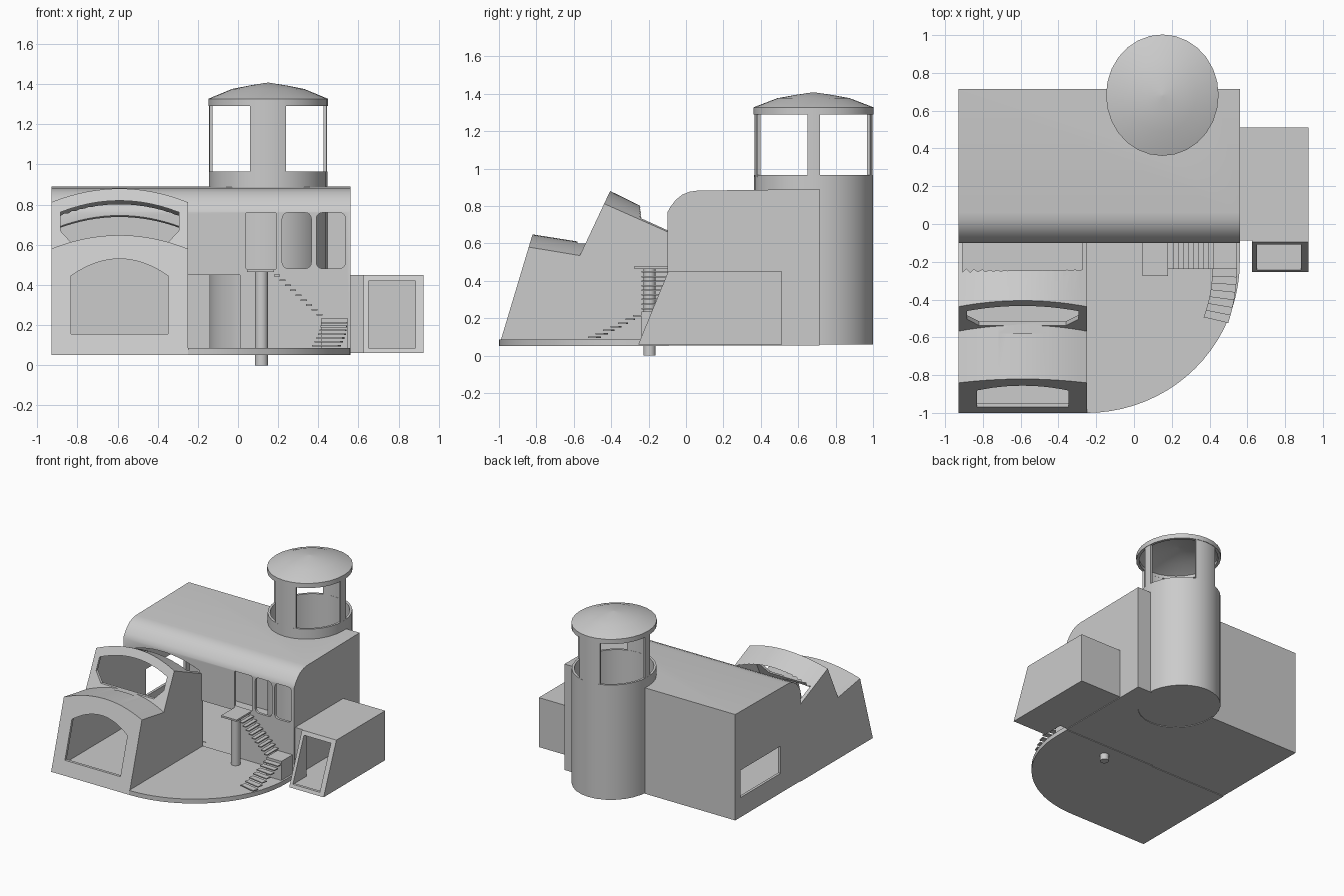
import bpy, bmesh
from math import sin, cos, pi, asin, sqrt

if "Cube" in bpy.data.objects:
    bpy.data.objects.remove(bpy.data.objects["Cube"])


def loft(name, rings):
    """Solid through a list of equal-length point rings, capped at both ends."""
    bm = bmesh.new()
    vs = [[bm.verts.new(p) for p in r] for r in rings]
    n = len(rings[0])
    for a, b in zip(vs, vs[1:]):
        for i in range(n):
            j = (i + 1) % n
            bm.faces.new((a[i], a[j], b[j], b[i]))
    bm.faces.new(vs[0])
    bm.faces.new(vs[-1])
    bmesh.ops.recalc_face_normals(bm, faces=bm.faces)
    me = bpy.data.meshes.new(name)
    bm.to_mesh(me)
    bm.free()
    ob = bpy.data.objects.new(name, me)
    bpy.context.collection.objects.link(ob)
    return ob


def prism_x(name, pts, a, b):
    return loft(name, [[(x, y, z) for y, z in pts] for x in (a, b)])


def prism_y(name, pts, a, b):
    return loft(name, [[(x, y, z) for x, z in pts] for y in (a, b)])


def prism_z(name, pts, a, b):
    return loft(name, [[(x, y, z) for x, y in pts] for z in (a, b)])


def box(name, x0, x1, y0, y1, z0, z1):
    return prism_z(name, [(x0, y0), (x1, y0), (x1, y1), (x0, y1)], z0, z1)


def cut(ob, *cutters):
    for c in cutters:
        c.hide_render = True
        m = ob.modifiers.new("cut", 'BOOLEAN')
        m.operation, m.solver, m.object = 'DIFFERENCE', 'EXACT', c
    dg = bpy.context.evaluated_depsgraph_get()
    me = bpy.data.meshes.new_from_object(ob.evaluated_get(dg))
    ob.modifiers.clear()
    ob.data = me


def rrect(x0, x1, z0, z1, r):
    pts = []
    for k, (cx, cz) in enumerate([(x1 - r, z1 - r), (x0 + r, z1 - r), (x0 + r, z0 + r), (x1 - r, z0 + r)]):
        pts += [(cx + r * cos((k + i / 4) * pi / 2), cz + r * sin((k + i / 4) * pi / 2)) for i in range(5)]
    return pts


helpers = []


def helper(ob):
    helpers.append(ob)
    return ob


# Front wing: two stepped vaults with sloping facades
XC = -0.59


def vault(name, d, yb):
    rings = []
    for i in range(17):
        x = (0.34 - d) * (i / 8 - 1)
        h = 0.068 * (1 - (x / 0.34) ** 2) - d
        low = lambda z: -1 + 0.3 * (z - 0.05) + d
        mid = lambda z: -0.57 + 0.47 * (z - 0.53) + d
        z0, z1, z2, z3, z4 = 0.05 + d, 0.58 + h, 0.535 + h, 0.812 + h, 0.662 + h
        p = [(low(z0), z0), (low(z1), z1), (mid(z2), z2), (mid(z3), z3), (yb, z4), (yb, z0)]
        rings.append([(XC + x, y, z) for y, z in p])
    return loft(name, rings)


def arch(w, z_side, rise):
    return [(XC + w * (1 - i / 6), z_side + rise * (1 - (1 - i / 6) ** 2)) for i in range(13)]


wing = vault("front_wing", 0, -0.1)
wing_room = helper(vault("wing_room", 0.022, 0.0))
low_hole = helper(prism_y("low_hole", arch(0.242, 0.445, 0.085) + [(XC - 0.242, 0.155), (XC + 0.242, 0.155)], -1.1, -0.8))
high_hole = helper(prism_y("high_hole", arch(0.295, 0.762, 0.058)
                           + [(XC - 0.295, 0.67), (XC - 0.23, 0.6), (XC + 0.23, 0.6), (XC + 0.295, 0.67)], -0.58, -0.35))
cut(wing, wing_room, low_hole, high_hole)

# Tower rings are slightly oval
TX, TY, RX, RY = 0.15, 0.682, 0.295, 0.318


def oval(r, a):
    return (TX + r * RX * cos(a), TY + r * RY * sin(a))


def ring(r, z, n=28):
    return [(*oval(r, 2 * pi * i / n), z) for i in range(n)]


# Main hall with rounded front eave
hall_profile = [(-0.1, 0.055), (-0.1, 0.765), (-0.082, 0.797), (-0.055, 0.832), (-0.02, 0.86),
                (0.02, 0.876), (0.06, 0.882), (0.715, 0.89), (0.715, 0.055)]
hall = prism_x("main_hall", hall_profile, -0.93, 0.56)
room_profile = [(0.307 + (y - 0.307) * 0.95, 0.472 + (z - 0.472) * 0.952) for y, z in hall_profile]
cuts = [helper(prism_x("hall_room", room_profile, -0.909, 0.54)),
        wing_room,
        helper(loft("tower_hole", [ring(0.97, 0.0), ring(0.97, 1.0)])),
        helper(box("side_window", -1, -0.85, 0.15, 0.65, 0.21, 0.425)),
        helper(box("front_door", -0.249, 0.01, -0.2, -0.04, 0.085, 0.45))]
for x0, x1, z0, r in [(0.04, 0.19, 0.478, 0.006), (0.22, 0.365, 0.482, 0.03), (0.39, 0.535, 0.482, 0.03)]:
    cuts.append(helper(prism_y("window_hole", rrect(x0, x1, z0, 0.76, r), -0.2, -0.04)))
cut(hall, *cuts)

# Tower drum, lantern posts and domed cap
loft("tower_drum", [ring(1, 0.06), ring(1, 0.965), ring(0.94, 0.965), ring(0.94, 0.08)])
for k in range(4):
    half = 0.105 if k % 2 == 0 else asin(0.09 / RX)
    angs = [k * pi / 2 + half * (i / 3 - 1) for i in range(7)]
    strip = [oval(0.995, a) for a in angs] + [oval(0.94, a) for a in reversed(angs)]
    prism_z("lantern_post", strip, 0.955, 1.3)
loft("tower_cap", [ring(r, z) for r, z in [(0.02, 1.388), (0.6, 1.358), (0.94, 1.315), (0.94, 1.29), (1.01, 1.29),
                                           (1.01, 1.327), (0.61, 1.376), (0.3, 1.394), (0.02, 1.407)]])


# Side annex with sloping window bay
def annex(name, d, ybot, ytop, z0, z1):
    return loft(name, [[(0.56 + d, -0.088 + d, z), (0.625 + d, -0.088 + d, z), (0.625 + d, y, z),
                        (0.925 - d, y, z), (0.925 - d, 0.512 - d, z), (0.56 + d, 0.512 - d, z)]
                       for y, z in ((ybot, z0), (ytop, z1))])


side = annex("side_annex", 0, -0.255, -0.095, 0.06, 0.45)
cut(side, helper(annex("annex_room", 0.02, -0.225, -0.085, 0.08, 0.43)),
    helper(box("annex_hole", 0.65, 0.885, -0.4, -0.06, 0.085, 0.42)))

# Terrace with rounded outer corner
curve = [(-0.25 + 0.81 * sin(i * pi / 40), -0.2 - 0.8 * cos(i * pi / 40)) for i in range(21)]
prism_z("terrace", curve + [(0.56, -0.09), (-0.25, -0.09)], 0.05, 0.085)

# Column, upper landing and turning stair
prism_z("column", [(0.117 + 0.033 * cos(i * pi / 8), -0.195 + 0.033 * sin(i * pi / 8)) for i in range(16)], 0.0, 0.466)
box("upper_landing", 0.045, 0.18, -0.275, -0.1, 0.464, 0.478)
for i in range(9):
    x = 0.18 + i * 0.0265
    box("upper_step", x, x + 0.03, -0.238, -0.1, 0.443 - i * 0.0245, 0.451 - i * 0.0245)
box("turn_landing", 0.415, 0.545, -0.238, -0.1, 0.085, 0.235)
for i in range(7):
    pts = []
    for t, w in ((i, 0), (i, 1), (i + 1.1, 1), (i + 1.1, 0)):
        y = -0.238 - t * 0.036
        bend = 0.045 * (t / 7) ** 2
        pts.append((0.415 - bend + w * 0.13, y - w * 0.03 * t / 7))
    prism_z("lower_step", pts, 0.208 - i * 0.019, 0.216 - i * 0.019)

# Remove cutters and shade the curved parts smooth
for h in helpers:
    bpy.data.objects.remove(h)
for o in bpy.context.collection.objects:
    o.select_set(True)
    bpy.context.view_layer.objects.active = o
bpy.ops.object.shade_smooth_by_angle()
